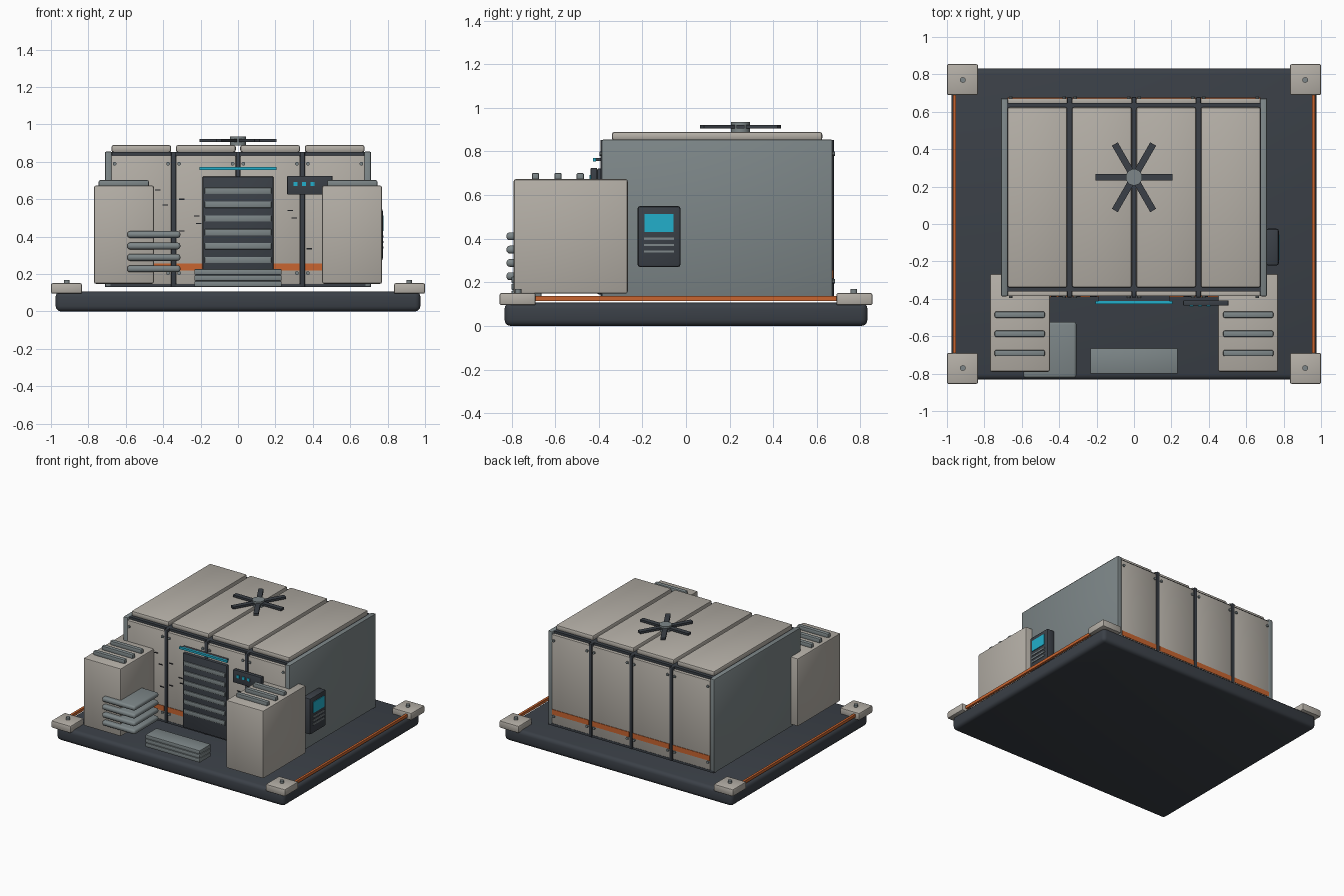
import bpy, bmesh, math
from mathutils import Matrix, Vector

if "Cube" in bpy.data.objects:
    bpy.data.objects.remove(bpy.data.objects["Cube"])


def material(name, rgb):
    m = bpy.data.materials.new(name)
    m.diffuse_color = (*rgb, 1)
    m.use_nodes = True
    m.node_tree.nodes["Principled BSDF"].inputs["Base Color"].default_value = m.diffuse_color
    return m


CREAM = material("warm cream", (0.46, 0.43, 0.385))
STEEL = material("blue grey steel", (0.205, 0.24, 0.247))
DARK = material("charcoal", (0.043, 0.051, 0.063))
ORANGE = material("orange", (0.58, 0.13, 0.03))
CYAN = material("cyan glow", (0.016, 0.43, 0.6))
BLACK = material("near black", (0.012, 0.013, 0.016))


def finish(name, bm, mat, smooth=True):
    me = bpy.data.meshes.new(name)
    bm.to_mesh(me)
    bm.free()
    me.materials.append(mat)
    ob = bpy.data.objects.new(name, me)
    bpy.context.collection.objects.link(ob)
    if smooth:
        bpy.ops.object.select_all(action='DESELECT')
        ob.select_set(True)
        bpy.context.view_layer.objects.active = ob
        bpy.ops.object.shade_smooth_by_angle(angle=math.radians(35))
    return ob


def box(name, x, y, z, mat, bevel=0.0, segments=2):
    """Box from (min, max) ranges on each axis, with rounded edges."""
    lo, hi = Vector((x[0], y[0], z[0])), Vector((x[1], y[1], z[1]))
    bm = bmesh.new()
    bmesh.ops.create_cube(bm, size=1)
    bmesh.ops.transform(bm, verts=bm.verts, matrix=Matrix.Translation((lo + hi) / 2)
                        @ Matrix.Diagonal((*(hi - lo), 1)))
    if bevel:
        bmesh.ops.bevel(bm, geom=bm.edges[:], offset=bevel, segments=segments,
                        profile=0.5, affect='EDGES')
    return finish(name, bm, mat, bevel > 0)


def cylinder(name, centre, radius, depth, mat, axis='Z', sides=16):
    bm = bmesh.new()
    turn = Matrix.Rotation(math.pi / 2, 4, 'X') if axis == 'Y' else Matrix()
    bmesh.ops.create_cone(bm, cap_ends=True, segments=sides, radius1=radius,
                          radius2=radius, depth=depth,
                          matrix=Matrix.Translation(centre) @ turn)
    return finish(name, bm, mat)


def span(c, half):
    return (c - half, c + half)


# Base slab, corner blocks and edge rails
box("base_slab", (-0.975, 0.975), (-0.832, 0.832), (0, 0.107), DARK, 0.028, 3)
for sx in (-1, 1):
    for sy in (-1, 1):
        box("corner_block", span(sx * 0.917, 0.083), span(sy * 0.772, 0.083),
            (0.095, 0.151), CREAM, 0.009)
        cylinder("corner_bolt", (sx * 0.915, sy * 0.77, 0.158), 0.015, 0.022, STEEL)
    box("edge_rail", span(sx * 0.96, 0.009), (-0.72, 0.72), (0.115, 0.137), ORANGE)

# Shelter core and side walls
box("shelter_core", (-0.69, 0.69), (-0.362, 0.648), (0.13, 0.853), DARK)
for sx in (-1, 1):
    box("side_wall", span(sx * 0.693, 0.019), (-0.387, 0.672), (0.13, 0.855),
        STEEL, 0.009)

# Front and back wall panels, stripes, bolts and roof panels
CENTRES = (-0.517, -0.172, 0.172, 0.517)
for side, face in ((-1, -0.386), (1, 0.672)):
    inner = face - side * 0.03
    for cx in CENTRES:
        box("wall_panel", span(cx, 0.16), sorted((face, inner)), (0.145, 0.835),
            CREAM, 0.006)
        box("wall_stripe", span(cx, 0.158),
            sorted((face - side * 0.003, face + side * 0.004)), (0.218, 0.257), ORANGE)
        for dx in (-0.143, 0.143):
            for z in (0.79, 0.205):
                cylinder("panel_bolt", (cx + dx, face + side * 0.003, z),
                         0.010, 0.014, STEEL, 'Y', 10)
    for sx in (-0.345, 0, 0.345):
        box("seam_post", span(sx, 0.012),
            sorted((face + side * 0.006, inner)), (0.13, 0.853), DARK, 0.003)
    box("lower_sill", (-0.71, 0.71), sorted((face, inner)), (0.13, 0.147), DARK)
for cx in CENTRES:
    box("roof_panel", span(cx, 0.16), (-0.34, 0.625), (0.85, 0.89), CREAM, 0.012)

# Roof fan: one mesh of six blades and a hub
bm = bmesh.new()
for i in range(6):
    bmesh.ops.create_cube(bm, size=1, matrix=Matrix.Translation((0, 0.25, 0.913))
                          @ Matrix.Rotation(i * math.pi / 3, 4, 'Z')
                          @ Matrix.Translation((0.115, 0, 0))
                          @ Matrix.Diagonal((0.18, 0.036, 0.016, 1)))
finish("fan_blades", bm, DARK, False)
cylinder("fan_hub", (0, 0.25, 0.911), 0.044, 0.046, STEEL, sides=24)

# Shutter door with slats, lamp and entry steps
box("door", (-0.19, 0.19), (-0.408, -0.37), (0.145, 0.722), DARK, 0.008)
for i in range(6):
    box("door_slat", (-0.178, 0.178), (-0.416, -0.4), span(0.645 - i * 0.074, 0.017),
        STEEL, 0.003)
box("door_lamp", (-0.205, 0.205), (-0.427, -0.413), (0.755, 0.771), CYAN)
box("door_lamp_bracket", (-0.19, 0.19), (-0.415, -0.38), (0.757, 0.769), DARK)
for i in range(3):
    box("entry_step", (-0.233, 0.233), (-0.8, -0.663),
        (0.132 + i * 0.032, 0.162 + i * 0.032), STEEL, 0.005)

# Front control panel with three indicators
box("control_panel", (0.263, 0.505), (-0.437, -0.408), (0.625, 0.725), DARK, 0.004)
for i in range(3):
    box("indicator", span(0.307 + i * 0.046, 0.011), (-0.442, -0.435),
        span(0.681, 0.011), CYAN)

# Small vent slots on the front panels
for x, z in ((-0.43, 0.65), (-0.39, 0.57), (-0.30, 0.60), (-0.22, 0.51), (-0.21, 0.47),
             (-0.38, 0.40), (-0.30, 0.43), (0.28, 0.54), (0.30, 0.50), (0.38, 0.335)):
    box("vent_slot", span(x, 0.015), (-0.391, -0.384), span(z, 0.003), BLACK)

# Front cabinets with top grille bars
for sx in (-1, 1):
    box("cabinet", span(sx * 0.61, 0.16), (-0.79, -0.267), (0.148, 0.673), CREAM, 0.01)
    for y in (-0.69, -0.587, -0.485):
        box("cabinet_grille_bar", span(sx * 0.611, 0.134), span(y, 0.017),
            (0.665, 0.702), STEEL, 0.008)

# Stack of cooling fins through the left cabinet
for i in range(4):
    box("cooling_fin", (-0.592, -0.308), (-0.823, -0.523), span(0.411 - i * 0.061, 0.018),
        STEEL, 0.015, 3)

# Terminal on the right wall
box("terminal_case", (0.705, 0.774), (-0.222, -0.025), (0.27, 0.55), DARK, 0.012)
box("terminal_screen", (0.77, 0.779), (-0.19, -0.058), (0.43, 0.514), CYAN)
for z in (0.4, 0.371, 0.342):
    box("terminal_key_row", (0.77, 0.779), (-0.192, -0.055), span(z, 0.005), STEEL)
